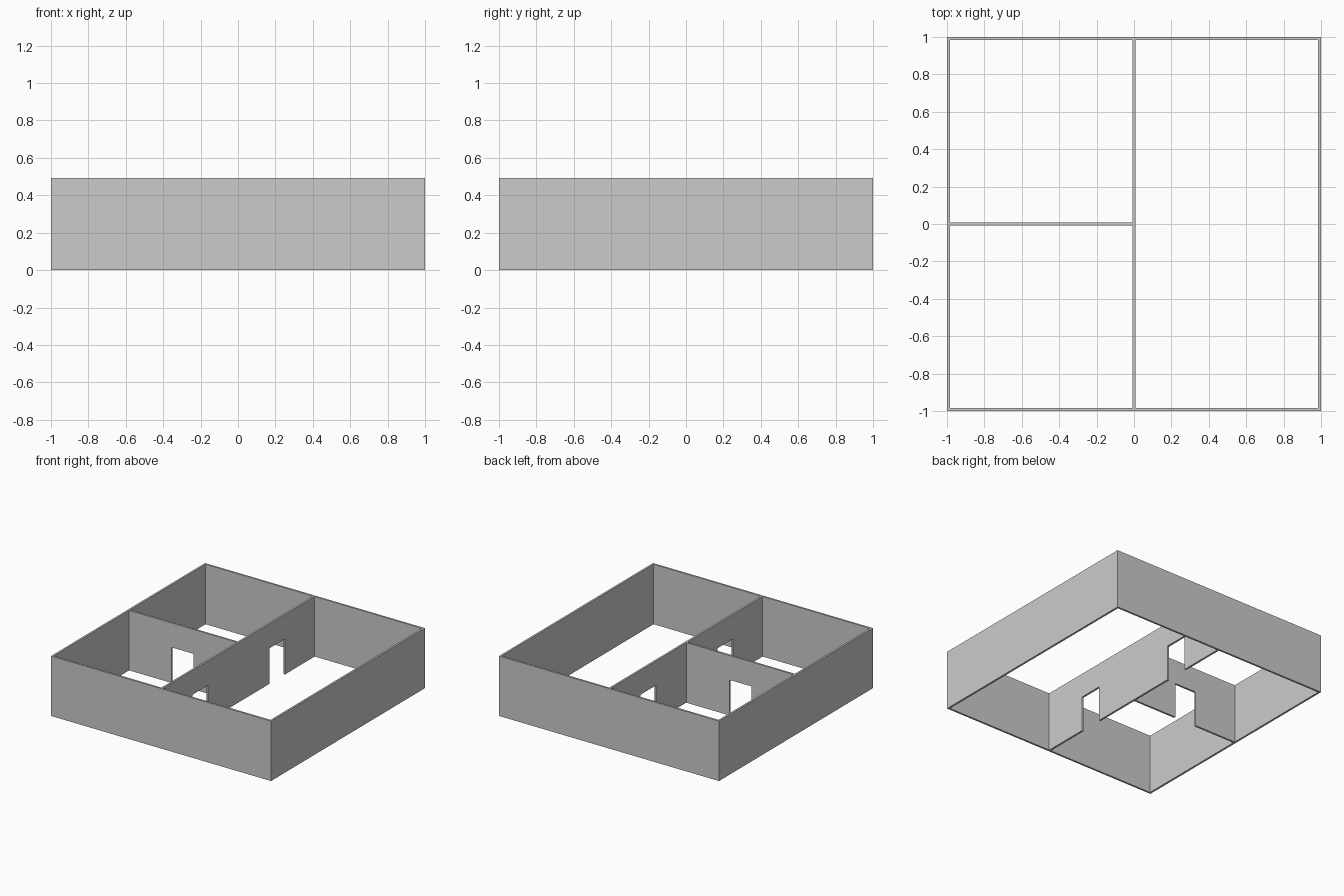
import bpy
import bmesh
from math import radians
from mathutils import Matrix, Vector

HEIGHT = 0.4925     # wall height
THICK = 0.016       # wall thickness
DOOR_W = 0.2
DOOR_H = 0.292
INNER = 1 - THICK   # inner face of the outer walls

cube = bpy.data.objects.get("Cube")
if cube:
    bpy.data.objects.remove(cube, do_unlink=True)

plaster = bpy.data.materials.new("plaster_grey")
plaster.use_nodes = True
colour = (0.6, 0.6, 0.6, 1)
plaster.diffuse_color = colour
plaster.node_tree.nodes["Principled BSDF"].inputs["Base Color"].default_value = colour


def finish(name, bm):
    bmesh.ops.recalc_face_normals(bm, faces=bm.faces)
    mesh = bpy.data.meshes.new(name)
    bm.to_mesh(mesh)
    bm.free()
    mesh.materials.append(plaster)
    obj = bpy.data.objects.new(name, mesh)
    bpy.context.collection.objects.link(obj)
    return obj


def partition(name, start, end, doors, turn=0):
    """Wall along x with door notches, turned about z."""
    outline = [(start, 0)]
    for centre in doors:
        a, b = centre - DOOR_W / 2, centre + DOOR_W / 2
        outline += [(a, 0), (a, DOOR_H), (b, DOOR_H), (b, 0)]
    outline += [(end, 0), (end, HEIGHT), (start, HEIGHT)]
    bm = bmesh.new()
    face = bm.faces.new([bm.verts.new((x, -THICK / 2, z)) for x, z in outline])
    extruded = bmesh.ops.extrude_face_region(bm, geom=[face], use_keep_orig=True)
    moved = [v for v in extruded["geom"] if isinstance(v, bmesh.types.BMVert)]
    bmesh.ops.translate(bm, verts=moved, vec=Vector((0, THICK, 0)))
    bm.transform(Matrix.Rotation(radians(turn), 4, "Z"))
    return finish(name, bm)


# Outer walls: one mitred square ring, open above and below
bm = bmesh.new()
corners = [(-1, -1), (1, -1), (1, 1), (-1, 1)]
rings = [[bm.verts.new((x * r, y * r, z)) for x, y in corners]
         for r, z in ((1, 0), (1, HEIGHT), (INNER, HEIGHT), (INNER, 0))]
for i in range(4):
    lower, upper = rings[i], rings[(i + 1) % 4]
    for j in range(4):
        k = (j + 1) % 4
        bm.faces.new((lower[j], lower[k], upper[k], upper[j]))
finish("outer_walls", bm)

# Long dividing wall with two doorways, front to back
partition("long_partition", -INNER, INNER, (-0.5, 0.5), turn=90)

# Short cross wall with one doorway
partition("cross_partition", -INNER, -THICK / 2, (-0.5,))
